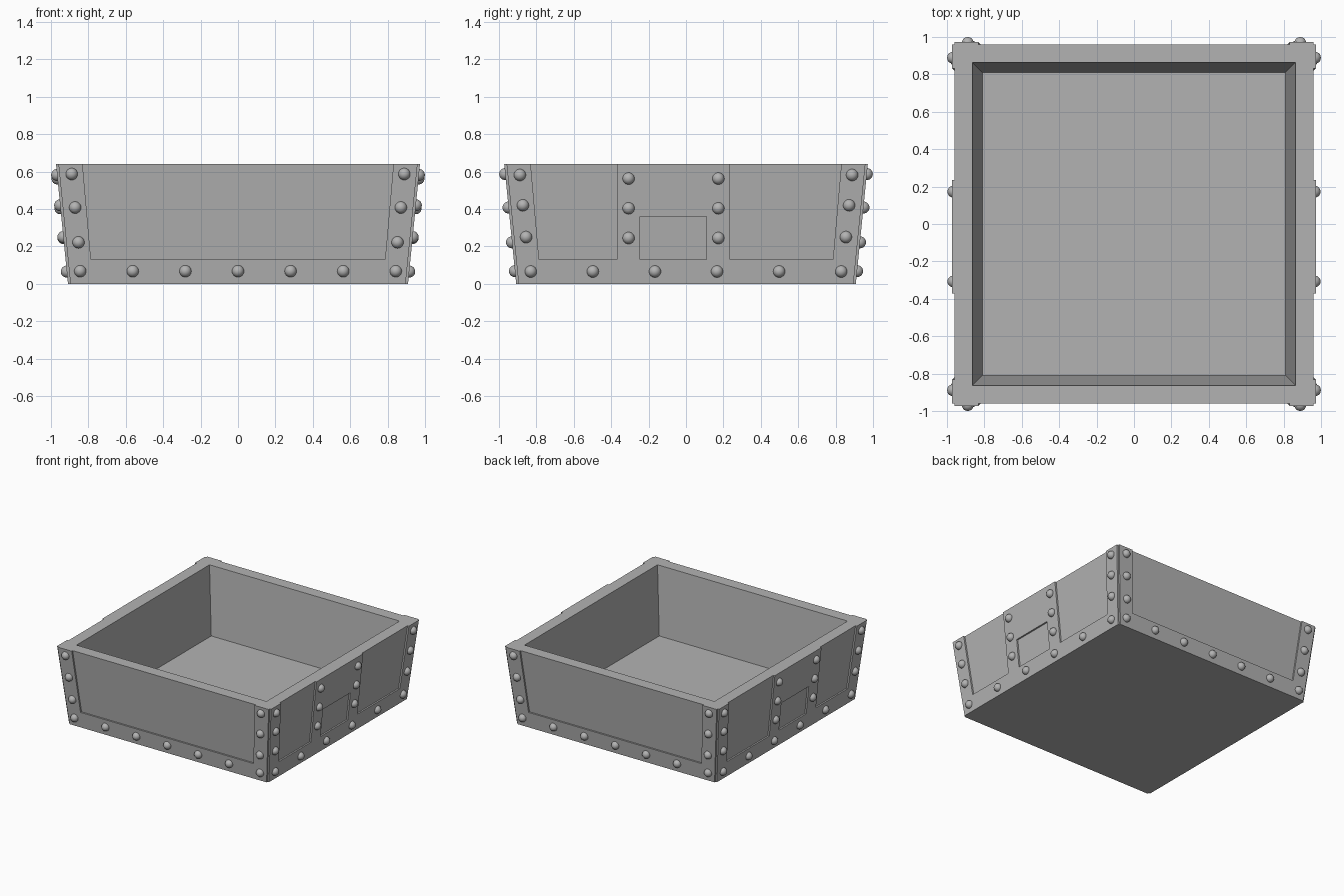
import bpy
import bmesh
from mathutils import Matrix, Vector

if "Cube" in bpy.data.objects:
    bpy.data.objects.remove(bpy.data.objects["Cube"])

HEIGHT = 0.64
FOOT, LEAN = 0.895, 0.1      # wall half-width at the ground and its outward slope
THICK = 0.013                # riveted plate thickness
RIVET = 0.032

grey = bpy.data.materials.new("grey metal")
grey.use_nodes = True
colour = (0.45, 0.45, 0.45, 1)
grey.diffuse_color = colour
grey.node_tree.nodes["Principled BSDF"].inputs["Base Color"].default_value = colour


def finish(bm, name, mirror_axis=None, smooth=False):
    bmesh.ops.recalc_face_normals(bm, faces=bm.faces)
    mesh = bpy.data.meshes.new(name)
    bm.to_mesh(mesh)
    bm.free()
    mesh.materials.append(grey)
    for poly in mesh.polygons:
        poly.use_smooth = smooth
    obj = bpy.data.objects.new(name, mesh)
    bpy.context.collection.objects.link(obj)
    if mirror_axis is not None:
        mod = obj.modifiers.new("opposite side", 'MIRROR')
        mod.use_axis = [i == mirror_axis for i in range(3)]
        mod.use_mirror_merge = False
    return obj


def on_wall(axis, u, z, out=0.0):
    """Point on the sloping +x wall (axis 0) or front wall (axis 1)."""
    d = FOOT + LEAN * z + out
    return Vector((d, u, z)) if axis == 0 else Vector((u, -d, z))


def plate(name, axis, columns, rows, mask):
    """Plate from a grid of cells; columns are (position, lean) lines."""
    bm = bmesh.new()
    grid = [[bm.verts.new(on_wall(axis, u + lean * z, z)) for u, lean in columns]
            for z in rows]
    for r, line in enumerate(mask):
        for c, cell in enumerate(line):
            if cell == "#":
                bm.faces.new((grid[r][c], grid[r][c + 1],
                              grid[r + 1][c + 1], grid[r + 1][c]))
    bmesh.ops.delete(bm, geom=[v for v in bm.verts if not v.link_faces], context='VERTS')
    made = bmesh.ops.extrude_face_region(bm, geom=list(bm.faces))["geom"]
    shift = on_wall(axis, 0, 0, THICK) - on_wall(axis, 0, 0)
    bmesh.ops.translate(bm, vec=shift,
                        verts=[g for g in made if isinstance(g, bmesh.types.BMVert)])
    finish(bm, name, axis)


def rivets(name, axis, spots):
    bm = bmesh.new()
    for u, z in spots:
        place = Matrix.Translation(on_wall(axis, u, z, THICK))
        bmesh.ops.create_uvsphere(bm, u_segments=20, v_segments=12,
                                  radius=RIVET, matrix=place)
    finish(bm, name, axis, smooth=True)


# Hollow tapered tray
bm = bmesh.new()
loops = []
for half, z in ((FOOT, 0), (FOOT + LEAN * HEIGHT, HEIGHT), (0.863, HEIGHT), (0.81, 0.09)):
    loops.append([bm.verts.new((sx * half, sy * half, z))
                  for sx, sy in ((-1, -1), (1, -1), (1, 1), (-1, 1))])
for low, high in zip(loops, loops[1:]):
    for i in range(4):
        j = (i + 1) % 4
        bm.faces.new((low[i], low[j], high[j], high[i]))
bm.faces.new(loops[0])
bm.faces.new(loops[-1])
finish(bm, "tray_body")

# Plates: U frames on front and back, ribbed frames with a window on the sides
edge, post = (FOOT, LEAN), (0.774, 0.088)
left_lines = [(-edge[0], -edge[1]), (-post[0], -post[1])]
right_lines = [post, edge]
plate("front_and_back_frames", 1, left_lines + right_lines,
      (0, 0.13, HEIGHT), ("###", "#.#"))
rib_lines = [(u, 0) for u in (-0.37, -0.245, 0.11, 0.235)]
plate("side_frames", 0, left_lines + rib_lines + right_lines,
      (0, 0.13, 0.36, HEIGHT), ("#######", "#.#.#.#", "#.###.#"))

# Rivets along the bottom strips, corner posts and side ribs
front_spots = [(0.281 * i, 0.068) for i in range(-3, 4)]
front_spots += [(s * u, z) for s in (-1, 1)
                for u, z in ((0.888, 0.587), (0.87, 0.408), (0.852, 0.222))]
rivets("front_and_back_rivets", 1, front_spots)

side_spots = [(-0.83 + 0.332 * i, 0.066) for i in range(6)]
side_spots += [(s * u, z) for s in (-1, 1)
               for u, z in ((0.888, 0.582), (0.872, 0.42), (0.855, 0.25))]
side_spots += [(u, z) for u in (-0.307, 0.173) for z in (0.563, 0.404, 0.245)]
rivets("side_rivets", 0, side_spots)
